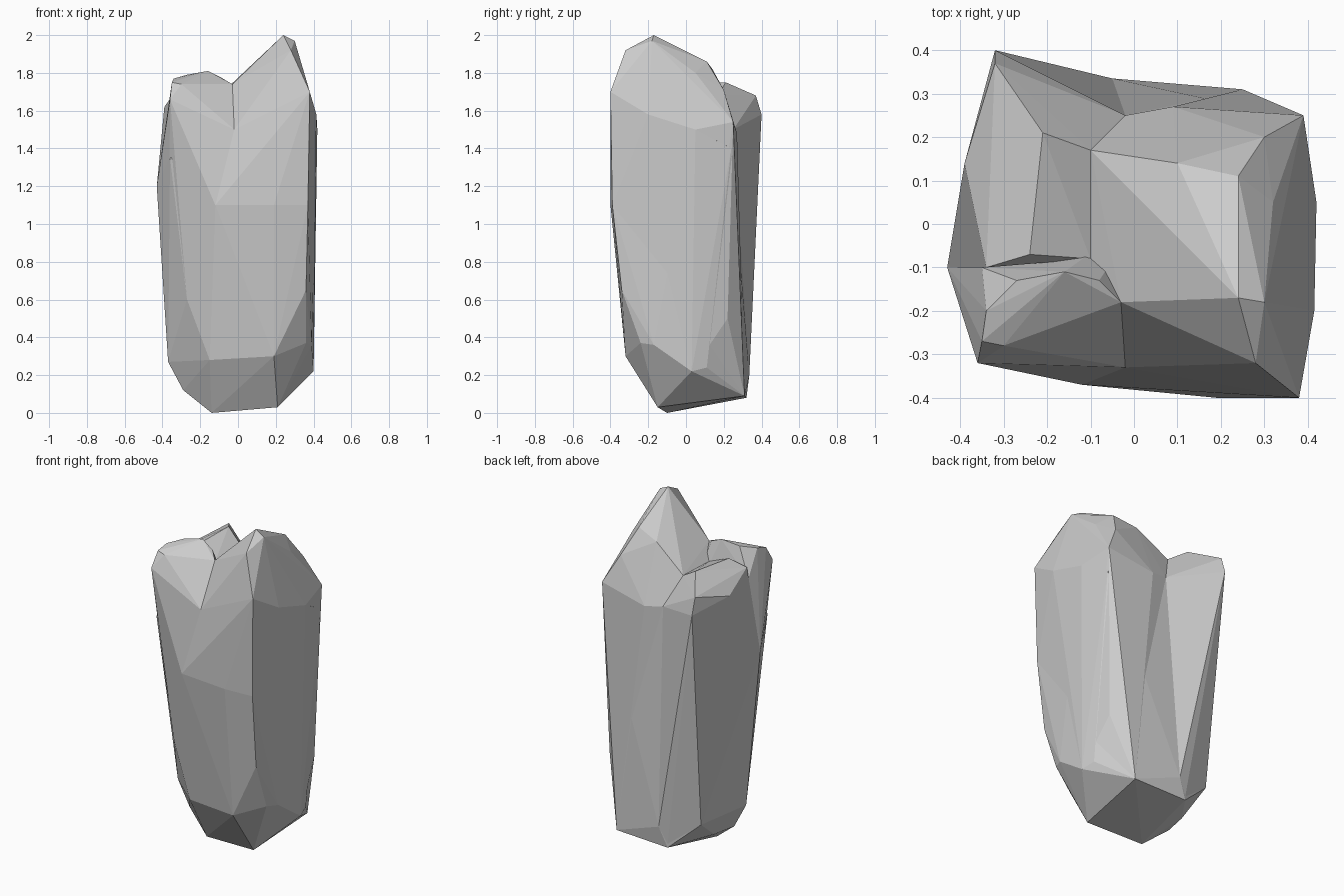
import bpy
import bmesh

# Remove the default cube
cube = bpy.data.objects.get("Cube")
if cube:
    bpy.data.objects.remove(cube, do_unlink=True)

# Single stone colour
stone = bpy.data.materials.new("grey stone")
stone.use_nodes = True
stone.diffuse_color = (0.6, 0.6, 0.6, 1)
shader = next(n for n in stone.node_tree.nodes if n.type == "BSDF_PRINCIPLED")
shader.inputs["Base Color"].default_value = (0.6, 0.6, 0.6, 1)
shader.inputs["Roughness"].default_value = 0.9


def chunk(name, corners):
    """Make a faceted block of stone as the convex hull of its corners."""
    bm = bmesh.new()
    for corner in corners:
        bm.verts.new(corner)
    hull = bmesh.ops.convex_hull(bm, input=bm.verts[:])
    loose = {e for e in hull["geom_interior"] + hull["geom_unused"]
             if isinstance(e, bmesh.types.BMVert)}
    bmesh.ops.delete(bm, geom=list(loose), context="VERTS")
    bmesh.ops.recalc_face_normals(bm, faces=bm.faces[:])
    mesh = bpy.data.meshes.new(name)
    bm.to_mesh(mesh)
    bm.free()
    mesh.materials.append(stone)
    obj = bpy.data.objects.new(name, mesh)
    bpy.context.scene.collection.objects.link(obj)
    return obj


def fuse(target, other):
    """Weld another block into the target and discard the helper."""
    mod = target.modifiers.new("fuse " + other.name, "BOOLEAN")
    mod.operation = "UNION"
    mod.solver = "EXACT"
    mod.object = other
    bpy.context.view_layer.objects.active = target
    bpy.ops.object.modifier_apply(modifier=mod.name)
    bpy.data.objects.remove(other, do_unlink=True)


# Corners shared by neighbouring blocks
front_waist = (-.12, -.37, 1.1)
front_groove = (-.02, -.33, 1.5)
saddle = (-.03, -.18, 1.74)
valley_front = (-.1, -.08, 1.67)
valley_back = (-.1, .17, 1.68)
cleft_top = (-.02, .25, 1.5)
cleft_foot = (-.05, .335, .2)
left_bulge = (-.43, -.1, 1.2)
left_ankle = (-.37, -.05, .27)
left_knee = (-.27, -.23, .6)
core = (.02, .02, 1.3)
back_heel = (.25, .31, .09)

# Lower body: tapered foot, bulging waist
foot = [(-.14, -.1, 0), (.21, -.15, .03), (-.1, .32, .08),
        (-.26, .1, .12), (-.29, -.05, .12), back_heel, cleft_foot]
ankle = [left_ankle, (-.15, -.25, .28), (.19, -.32, .3), (.36, -.24, .37),
         (.39, -.17, .36), (.4, .03, .22), (.38, .11, .24), (-.29, .27, .25)]
knee = [left_knee, (.19, -.34, .58), (.36, -.34, .65)]
right_waist = [(.19, -.4, 1.1), (.37, -.39, 1.1), (.42, .05, 1.5)]
rock = chunk("rock_pillar", foot + ankle + knee + right_waist + [
    front_waist, front_groove, left_bulge, cleft_top, (-.36, -.27, 1.35),
    (.39, .24, 1.4)])

# Tall right block, rising to the peak and sloping off to the back
peak = chunk("peak", right_waist + [
    front_waist, front_groove, saddle, valley_front, valley_back, cleft_top,
    back_heel, core, (.36, .22, .5), (.4, .03, .22),
    (.38, -.4, 1.7), (.13, -.33, 1.67), (.415, -.2, 1.58), (.39, .25, 1.54),
    (.09, .27, 1.48), (.3, .2, 1.71), (.32, .05, 1.8),
    (.24, -.17, 2), (.3, -.18, 1.97), (.28, -.32, 1.92), (.12, -.2, 1.86),
    (.24, .11, 1.86), (.1, .14, 1.82)])

# Low knob at the front corner
knob = chunk("front_knob", [
    front_waist, front_groove, saddle, valley_front, left_bulge, core,
    left_ankle, left_knee,
    (-.36, -.32, 1.66), (-.35, -.27, 1.75), (-.34, -.2, 1.77), (-.27, -.13, 1.79),
    (-.16, -.11, 1.81), (-.08, -.13, 1.77), (-.3, -.28, 1.74), (-.35, -.1, 1.62)])

# Back corner slab, topped by a narrow ridge and split from the peak by a cleft
slab = chunk("back_slab", [
    valley_front, valley_back, cleft_top, cleft_foot, left_bulge, core,
    (-.29, .27, .25), (-.1, .32, .1), (-.26, .1, .12), left_ankle,
    (-.32, .4, 1.58), (-.32, .37, 1.68), (-.39, .14, 1.62), (-.34, -.1, 1.69),
    (-.21, .21, 1.75), (-.24, -.07, 1.73)])

for block in (peak, knob, slab):
    fuse(rock, block)

# Crisp flat facets
for face in rock.data.polygons:
    face.use_smooth = False
    face.material_index = 0
